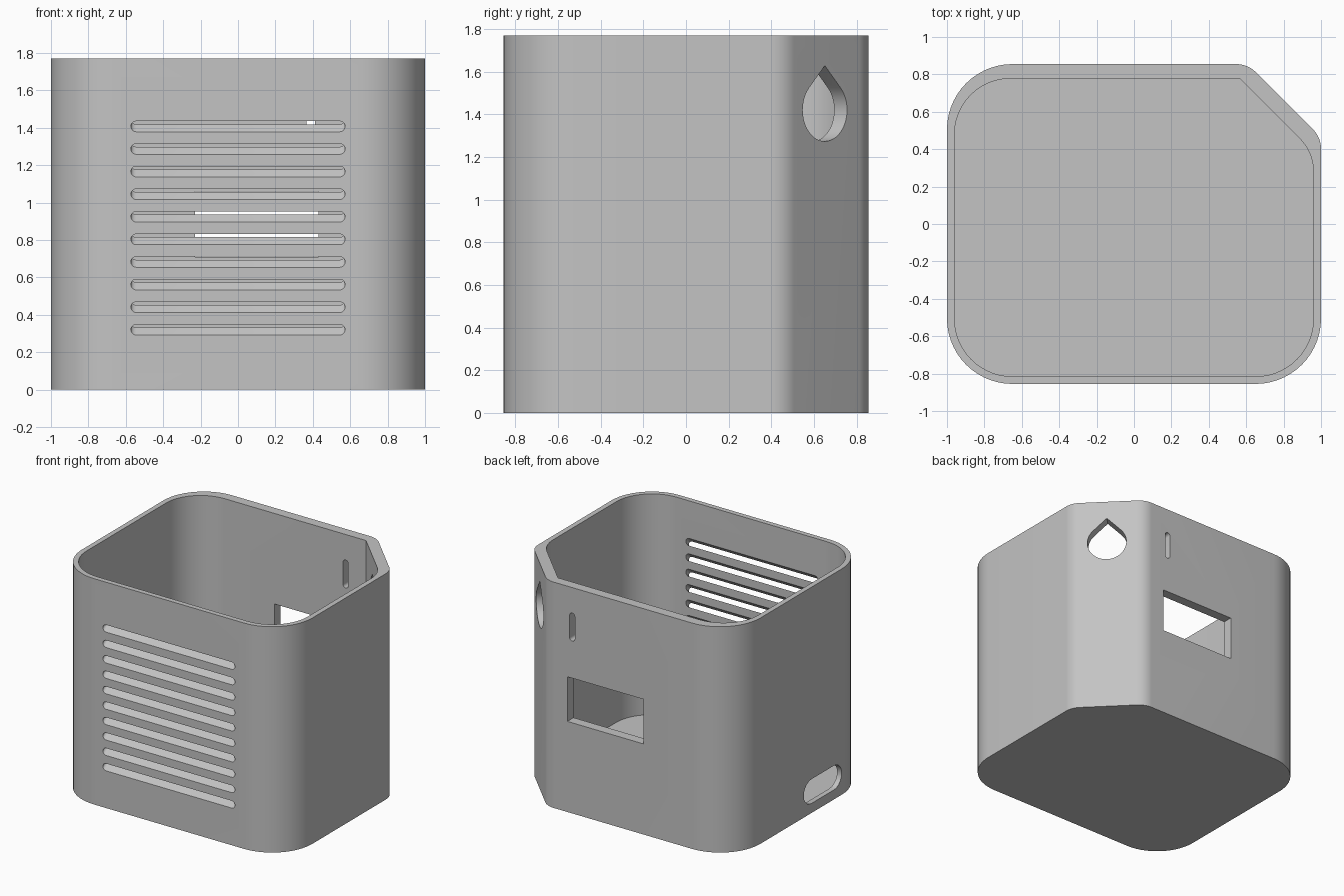
import bpy, bmesh
from math import cos, sin, pi, tan, acos
from mathutils import Vector

if "Cube" in bpy.data.objects:
    bpy.data.objects.remove(bpy.data.objects["Cube"])

HEIGHT = 1.77
FLOOR = 0.04
X, Y, Z = Vector((1, 0, 0)), Vector((0, 1, 0)), Vector((0, 0, 1))


def fillet(corners, steps=14):
    """Round each (x, y, radius) corner of a closed outline."""
    out = []
    for i, (x, y, r) in enumerate(corners):
        p = Vector((x, y))
        if r == 0:
            out.append(p)
            continue
        a = (Vector(corners[i - 1][:2]) - p).normalized()
        b = (Vector(corners[(i + 1) % len(corners)][:2]) - p).normalized()
        half = acos(max(-1, min(1, a.dot(b)))) / 2
        centre = p + (a + b).normalized() * r / sin(half)
        start = p + a * r / tan(half) - centre
        end = p + b * r / tan(half) - centre
        sweep = pi - 2 * half
        for k in range(steps + 1):
            t = k / steps
            out.append(centre + (start * sin((1 - t) * sweep) + end * sin(t * sweep)) / sin(sweep))
    return out


def pill(length, height, steps=10):
    """Slot outline with round ends, centred on the origin."""
    r, d = height / 2, (length - height) / 2
    arc = [pi * k / steps - pi / 2 for k in range(steps + 1)]
    right = [(d + r * cos(a), r * sin(a)) for a in arc]
    return right + [(-x, -y) for x, y in right]


def add_prism(bm, outline, origin, u, v, extrude):
    """Extrude a flat outline, laid out on axes u and v, into a closed solid."""
    face = bm.faces.new([bm.verts.new(origin + u * p[0] + v * p[1]) for p in outline])
    moved = bmesh.ops.extrude_face_region(bm, geom=[face])["geom"]
    bmesh.ops.translate(bm, vec=extrude, verts=[g for g in moved if isinstance(g, bmesh.types.BMVert)])


def make_object(name, bm):
    bmesh.ops.recalc_face_normals(bm, faces=bm.faces[:])
    mesh = bpy.data.meshes.new(name)
    bm.to_mesh(mesh)
    bm.free()
    obj = bpy.data.objects.new(name, mesh)
    bpy.context.collection.objects.link(obj)
    return obj


def cut(target, cutter):
    cutter.hide_render = True
    mod = target.modifiers.new("cut", "BOOLEAN")
    mod.operation = "DIFFERENCE"
    mod.solver = "EXACT"
    mod.object = cutter
    bpy.context.view_layer.objects.active = target
    bpy.ops.object.modifier_apply(modifier=mod.name)
    bpy.data.objects.remove(cutter)


# Outer body with one chamfered corner
bm = bmesh.new()
outer = fillet([(-1, -0.855, 0.35), (1, -0.855, 0.35), (1, 0.463, 0.15),
                (0.608, 0.855, 0.15), (-1, 0.855, 0.35)])
add_prism(bm, outer, Vector(), X, Y, Z * HEIGHT)
body = make_object("enclosure_body", bm)

# Open cavity, with thicker back and chamfer walls
bm = bmesh.new()
inner = fillet([(-0.96, -0.815, 0.31), (0.96, -0.815, 0.31), (0.96, 0.383, 0.26),
                (0.565, 0.778, 0), (-0.96, 0.778, 0.3)])
add_prism(bm, inner, Z * FLOOR, X, Y, Z * HEIGHT)
cut(body, make_object("cavity_cutter", bm))

bm = bmesh.new()
# Front vent slots, sloping upwards to the inside
for i in range(10):
    z = 0.32 + 0.1208 * i
    add_prism(bm, pill(1.145, 0.057), Vector((0, -0.93, z - 0.075)), X, Z, (Y + Z) * 0.2)

# Back window and small upright slot
window = [(-0.23, 0.71), (0.43, 0.71), (0.43, 1.06), (-0.23, 1.06)]
add_prism(bm, window, Y * 0.7, X, Z, Y * 0.25)
add_prism(bm, pill(0.22, 0.045), Vector((0.388, 0.7, 1.46)), Z, X, Y * 0.25)

# Teardrop hole through the chamfer
normal = (X + Y).normalized()
along = (Y - X).normalized()
r = 0.147
arc = [pi * 0.75 + pi * 1.5 * k / 36 for k in range(37)]
drop = [(r * cos(a), r * sin(a)) for a in arc] + [(0, r * 2 ** 0.5)]
add_prism(bm, drop, Vector((0.812, 0.651, 1.42)) - normal * 0.15, along, Z, normal * 0.25)

# Cable slot low on the side
add_prism(bm, pill(0.47, 0.19), Vector((-1.1, -0.265, 0.17)), Y, Z, X * 0.2)
cut(body, make_object("hole_cutter", bm))

# Plain grey material
grey = bpy.data.materials.new("light_grey")
grey.use_nodes = True
colour = (0.55, 0.55, 0.55, 1)
grey.diffuse_color = colour
grey.node_tree.nodes["Principled BSDF"].inputs["Base Color"].default_value = colour
body.data.materials.clear()
body.data.materials.append(grey)

# Smooth curves, crisp edges
bpy.ops.object.select_all(action="DESELECT")
body.select_set(True)
bpy.context.view_layer.objects.active = body
bpy.ops.object.shade_smooth_by_angle(angle=pi / 6)
